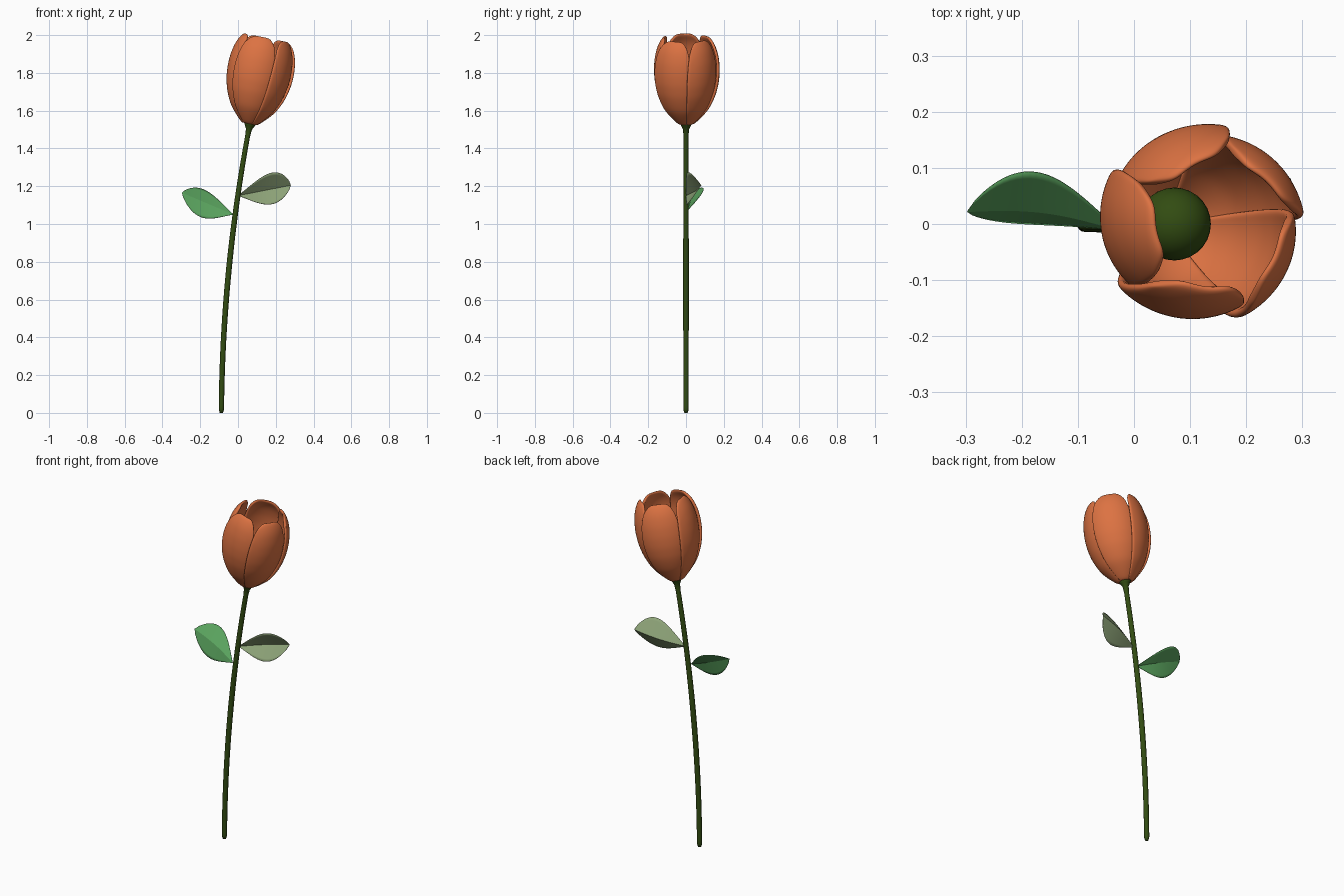
import bpy, bmesh, math
from mathutils import Vector, Matrix

if "Cube" in bpy.data.objects:
    bpy.data.objects.remove(bpy.data.objects["Cube"])


def material(name, rgb):
    m = bpy.data.materials.new(name)
    m.diffuse_color = (*rgb, 1)
    m.use_nodes = True
    m.node_tree.nodes["Principled BSDF"].inputs["Base Color"].default_value = m.diffuse_color
    return m


ORANGE = material("petal orange", (0.72, 0.17, 0.055))
DARK = material("stem green", (0.032, 0.072, 0.006))
GREEN = material("leaf green", (0.10, 0.36, 0.11))
SAGE = material("leaf sage", (0.27, 0.37, 0.19))


def grid_object(name, func, nu, nv, mat, wrap=False):
    """Mesh from a function of u in -1..1 and v in 0..1."""
    bm = bmesh.new()
    rows = [[bm.verts.new(func(2 * i / nu - 1, j / nv)) for i in range(nu if wrap else nu + 1)]
            for j in range(nv + 1)]
    for a, b in zip(rows, rows[1:]):
        for i in range(nu):
            k = (i + 1) % len(a)
            bm.faces.new((a[i], a[k], b[k], b[i]))
    if wrap:
        bm.faces.new(rows[0][::-1])
        bm.faces.new(rows[-1])
    bmesh.ops.remove_doubles(bm, verts=bm.verts, dist=1e-5)
    me = bpy.data.meshes.new(name)
    bm.to_mesh(me)
    bm.free()
    me.polygons.foreach_set("use_smooth", [True] * len(me.polygons))
    me.materials.append(mat)
    ob = bpy.data.objects.new(name, me)
    bpy.context.collection.objects.link(ob)
    return ob


def lerp_table(table, t):
    for (a, p), (b, q) in zip(table, table[1:]):
        if t <= b:
            return p + (q - p) * (t - a) / (b - a)
    return table[-1][1]


# Stem: curved tube, slightly rounded foot, flaring under the bloom
STEM_R = [(0, 0.009), (0.01, 0.014), (0.5, 0.015), (0.95, 0.013), (0.975, 0.016), (1, 0.036)]


def stem_point(u, v):
    x = -0.088 + 0.01 * v + 0.143 * v ** 2
    slope = (0.01 + 0.286 * v) / 1.54
    a = math.pi * u
    r = lerp_table(STEM_R, v)
    tilt = math.atan(slope) * min(1, v * 4)
    return Vector((x + r * math.cos(a) * math.cos(tilt), r * math.sin(a),
                   1.54 * v - r * math.cos(a) * math.sin(tilt)))


grid_object("stem", stem_point, 16, 80, DARK, wrap=True)

# Bloom frame: leans along the stem tip
BLOOM = Matrix.Translation((0.06, 0, 1.53)) @ Matrix.Rotation(math.radians(11.5), 4, 'Y')

# Receptacle bulb inside the petals
bm = bmesh.new()
bmesh.ops.create_uvsphere(bm, u_segments=28, v_segments=18, radius=0.065,
                          matrix=BLOOM @ Matrix.Translation((0, 0, 0.06)))
me = bpy.data.meshes.new("receptacle")
bm.to_mesh(me)
bm.free()
me.polygons.foreach_set("use_smooth", [True] * len(me.polygons))
me.materials.append(DARK)
bpy.context.collection.objects.link(bpy.data.objects.new("receptacle", me))

# Petals: five cupped shells overlapping like a pinwheel
CUP = [(0, 0.03), (0.035, 0.066), (0.08, 0.106), (0.13, 0.132), (0.18, 0.15), (0.24, 0.162),
       (0.30, 0.165), (0.36, 0.160), (0.41, 0.147), (0.44, 0.133), (0.465, 0.115)]


def petal_func(centre):
    def f(u, v):
        h = 0.465 * v - 0.05 * abs(u) ** 5 * v ** 3
        half = math.radians(41) * (1 - 0.16 * v ** 4)
        r = lerp_table(CUP, h) * (1 - 0.06 * u)
        a = centre + u * half
        return BLOOM @ Vector((r * math.cos(a), r * math.sin(a), h))
    return f


for i in range(5):
    p = grid_object(f"petal_{i + 1}", petal_func(math.radians(-30 + 72 * i)), 12, 16, ORANGE)
    s = p.modifiers.new("thickness", 'SOLIDIFY')
    s.thickness = 0.016
    s.offset = 0
    d = p.modifiers.new("soften", 'SUBSURF')
    d.levels = d.render_levels = 2


# Leaves: thin sheets creased along the midrib
def leaf(name, base, tip, upper, lower, mat, bow):
    base, tip, upper, lower, bow = map(Vector, (base, tip, upper, lower, bow))

    def f(u, v):
        w = max(0, math.sin(math.pi * v ** 1.4)) ** 0.75
        side = upper if u > 0 else lower
        return base.lerp(tip, v) + bow * math.sin(math.pi * v) + side * (abs(u) * w)
    ob = grid_object(name, f, 12, 24, mat)
    s = ob.modifiers.new("thickness", 'SOLIDIFY')
    s.thickness = 0.002
    s.offset = 0
    bpy.context.view_layer.objects.active = ob
    ob.select_set(True)
    bpy.ops.object.shade_smooth_by_angle(angle=math.radians(25))
    ob.select_set(False)


leaf("left_leaf", (-0.025, -0.012, 1.05), (-0.297, 0.022, 1.165),
     (0.01, 0.07, 0.062), (-0.01, -0.022, -0.082), GREEN, (0, 0.015, 0))
leaf("right_leaf", (0.0, 0.0, 1.15), (0.28, 0.08, 1.205),
     (0.01, -0.055, 0.088), (0.01, -0.055, -0.078), SAGE, (0, 0.015, 0))
